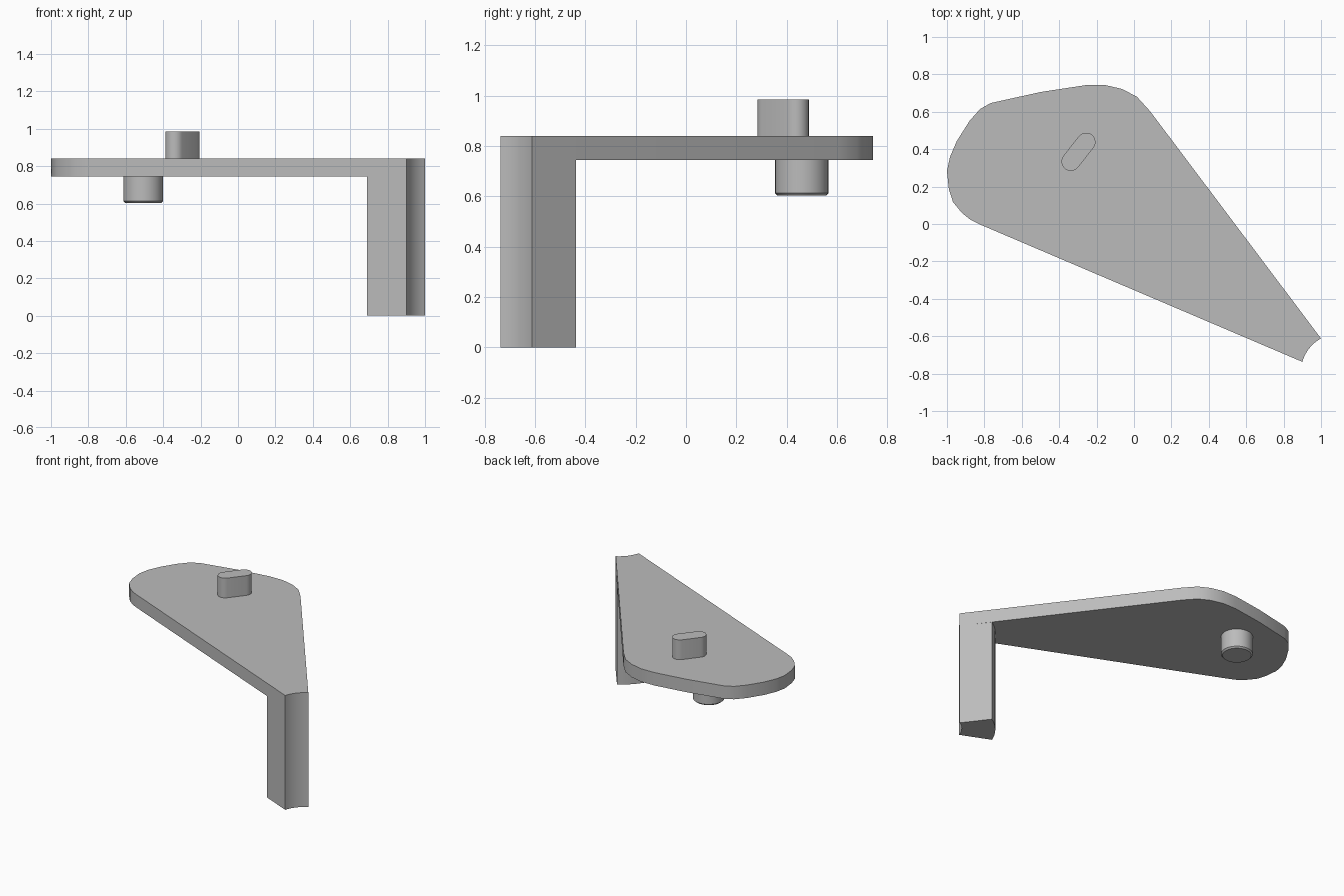
import bpy, bmesh, math
from mathutils import Vector

cube = bpy.data.objects.get("Cube")
if cube:
    bpy.data.objects.remove(cube, do_unlink=True)

grey = bpy.data.materials.new("plain grey")
grey.use_nodes = True
colour = (0.5, 0.5, 0.5, 1)
grey.diffuse_color = colour
grey.node_tree.nodes["Principled BSDF"].inputs["Base Color"].default_value = colour


def arc(centre, start, end, steps):
    """Points on an arc about centre, the short way from start to end."""
    c = Vector(centre)
    a, b = Vector(start) - c, Vector(end) - c
    t0 = math.atan2(a.y, a.x)
    turn = math.atan2(a.x * b.y - a.y * b.x, a.dot(b))
    pts = []
    for i in range(steps + 1):
        f = i / steps
        t, r = t0 + turn * f, a.length * (1 - f) + b.length * f
        pts.append((c.x + r * math.cos(t), c.y + r * math.sin(t)))
    return pts


def prism(name, outline, low, high, chamfer=0):
    """Extrude a closed outline between two heights, with an optional lower chamfer."""
    bm = bmesh.new()
    base = bm.faces.new([bm.verts.new((x, y, low)) for x, y in outline])
    top = bm.faces.new([bm.verts.new((x, y, high)) for x, y in outline])
    n = len(outline)
    for i in range(n):
        j = (i + 1) % n
        bm.faces.new((base.verts[i], base.verts[j], top.verts[j], top.verts[i]))
    if chamfer:
        bmesh.ops.bevel(bm, geom=list(base.edges), offset=chamfer, segments=1, affect='EDGES')
    bmesh.ops.recalc_face_normals(bm, faces=bm.faces[:])
    mesh = bpy.data.meshes.new(name)
    bm.to_mesh(mesh)
    bm.free()
    mesh.materials.append(grey)
    ob = bpy.data.objects.new(name, mesh)
    bpy.context.collection.objects.link(ob)
    bpy.ops.object.select_all(action='DESELECT')
    ob.select_set(True)
    bpy.context.view_layer.objects.active = ob
    bpy.ops.object.shade_smooth_by_angle(angle=math.radians(30))
    return ob


UNDER, TOP = 0.745, 0.84

# Scooped tip and the matching rounded inner side of the leg share one centre
pivot = (1.10, -0.79)
tip = arc(pivot, (0.90, -0.737), (1.0, -0.612), 8)
inner = arc(pivot, (0.867, -0.437), (0.69, -0.647), 8)

# Flat plate with two rounded shoulders
shoulders = [(0.085, 0.604), (0.016, 0.68), (-0.064, 0.722), (-0.155, 0.743),
             (-0.26, 0.742), (-0.497, 0.706), (-0.765, 0.647), (-0.823, 0.615),
             (-0.88, 0.55), (-0.947, 0.444), (-0.984, 0.358), (-1.0, 0.283),
             (-0.99, 0.187), (-0.968, 0.118), (-0.92, 0.059), (-0.872, 0.021),
             (-0.818, -0.005)]
prism("plate", tip + shoulders, UNDER, TOP)

# Leg below the tip
prism("leg", tip + inner, 0, UNDER)

# Slot-shaped key on top
a, b, radius = Vector((-0.338, 0.334)), Vector((-0.256, 0.438)), 0.05
heading = math.atan2(b.y - a.y, b.x - a.x)
key = []
for centre, start in ((b, heading - math.pi / 2), (a, heading + math.pi / 2)):
    for i in range(13):
        t = start + math.pi * i / 12
        key.append((centre.x + radius * math.cos(t), centre.y + radius * math.sin(t)))
prism("slot_key", key, TOP, 0.985)

# Round peg underneath
ring = [math.tau * i / 32 for i in range(32)]
prism("round_peg", [(-0.507 + 0.106 * math.cos(t), 0.46 + 0.106 * math.sin(t)) for t in ring],
      0.603, UNDER, 0.01)
